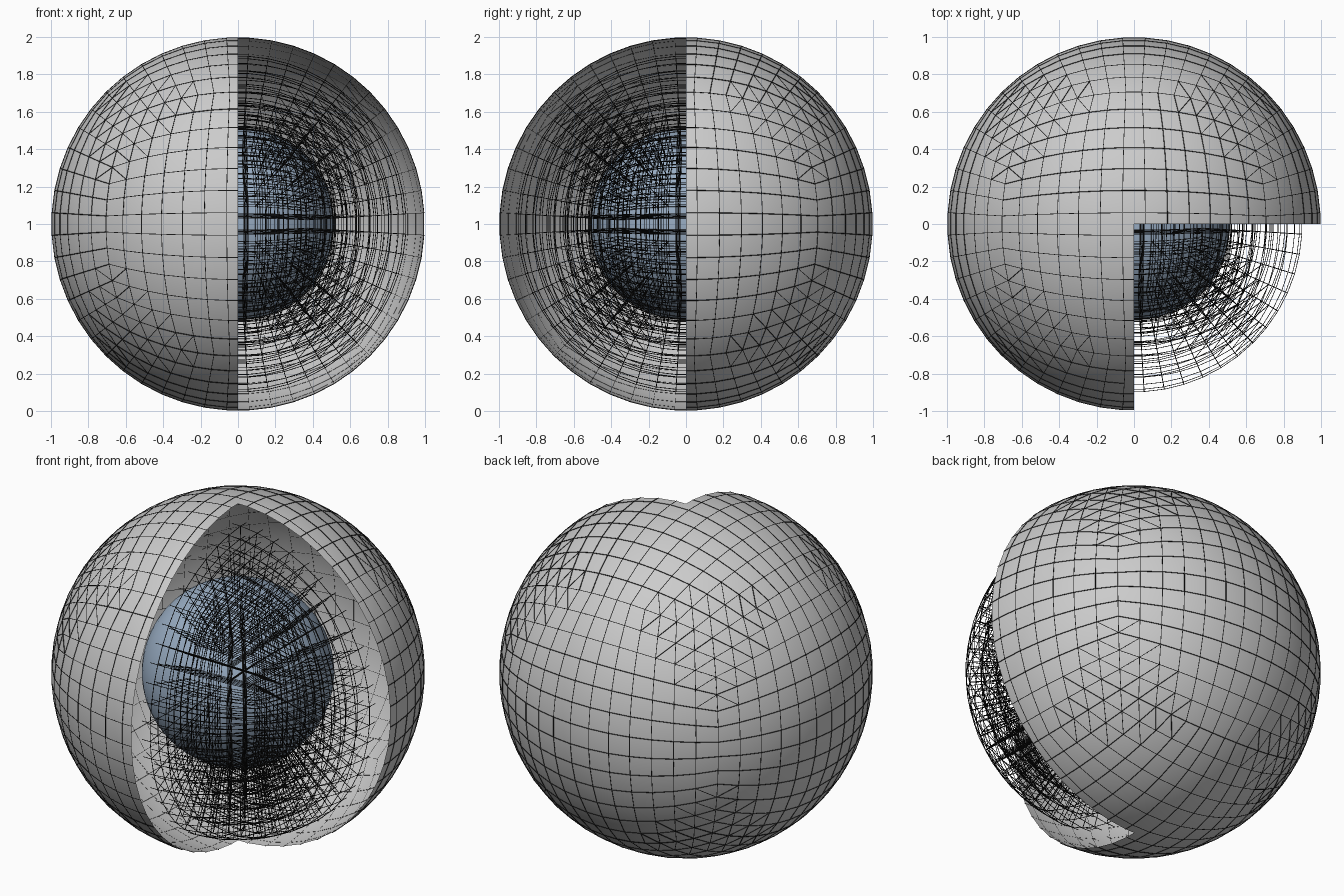
import bpy, bmesh, math
from mathutils import Vector, Matrix

if "Cube" in bpy.data.objects:
    bpy.data.objects.remove(bpy.data.objects["Cube"])

N = 13                      # cells along each cube-sphere patch
CENTER = Vector((0, 0, 1))
WIRE = 0.0022


def material(name, rgb):
    m = bpy.data.materials.new(name)
    m.diffuse_color = (*rgb, 1)
    m.use_nodes = True
    m.node_tree.nodes["Principled BSDF"].inputs["Base Color"].default_value = m.diffuse_color
    return m


def cube_sphere(radius, split_corners=False):
    """Equiangular cube sphere, with small triangle patches at the cube corners."""
    bm = bmesh.new()
    tans = [math.tan(math.pi / 4 * (2 * i / N - 1)) for i in range(N + 1)]
    corner_faces = []
    for axis in range(3):
        for sign in (-1, 1):
            grid = []
            for a in tans:
                row = []
                for b in tans:
                    p = [0, 0, 0]
                    p[axis], p[(axis + 1) % 3], p[(axis + 2) % 3] = sign, a * sign, b
                    row.append(bm.verts.new(Vector(p).normalized() * radius))
                grid.append(row)
            for i in range(N):
                for j in range(N):
                    f = bm.faces.new((grid[i][j], grid[i + 1][j],
                                      grid[i + 1][j + 1], grid[i][j + 1]))
                    if abs(i - N // 2) + abs(j - N // 2) >= 9:
                        corner_faces.append(f)
    if split_corners:
        bmesh.ops.triangulate(bm, faces=corner_faces)
    bmesh.ops.remove_doubles(bm, verts=bm.verts, dist=1e-4)
    bmesh.ops.recalc_face_normals(bm, faces=bm.faces)
    return bm


def in_notch(p, tol=0.0):
    return p.x > tol and p.y < -tol


def slice_axes(bm):
    """Cut the mesh along the two planes that bound the open quarter."""
    for normal in ((1, 0, 0), (0, 1, 0)):
        bmesh.ops.bisect_plane(bm, geom=bm.verts[:] + bm.edges[:] + bm.faces[:],
                               plane_co=(0, 0, 0), plane_no=normal)


def segments(radius, inside):
    """Grid lines at a radius, either inside or outside the open quarter."""
    bm = cube_sphere(radius, True)
    out = []
    bmesh.ops.delete(bm, geom=bm.faces[:], context='FACES_ONLY')
    slice_axes(bm)
    for e in bm.edges:
        a, b = e.verts[0].co, e.verts[1].co
        mid = (a + b) / 2
        on_cut = abs(a.x) + abs(b.x) < 1e-4 or abs(a.y) + abs(b.y) < 1e-4
        if not on_cut and in_notch(mid) == inside:
            out.append((a.copy(), b.copy()))
    bm.free()
    return out


def finish(name, bm, mat=None, smooth=False):
    bmesh.ops.translate(bm, vec=CENTER, verts=bm.verts)
    me = bpy.data.meshes.new(name)
    bm.to_mesh(me)
    bm.free()
    ob = bpy.data.objects.new(name, me)
    bpy.context.collection.objects.link(ob)
    if mat:
        me.materials.append(mat)
    if smooth:
        for p in me.polygons:
            p.use_smooth = True
    return ob


def wires(name, segs, mat):
    """Thin three-sided rods along every segment."""
    bm = bmesh.new()
    for a, b in segs:
        q = (b - a).to_track_quat('Z', 'Y')
        ring = [q @ Vector((WIRE * math.cos(t), WIRE * math.sin(t), 0))
                for t in (0, 2.0944, 4.1888)]
        lo = [bm.verts.new(a + r) for r in ring]
        hi = [bm.verts.new(b + r) for r in ring]
        for k in range(3):
            m = (k + 1) % 3
            bm.faces.new((lo[k], lo[m], hi[m], hi[k]))
    return finish(name, bm, mat)


blue = material("core_blue", (0.32, 0.42, 0.55))
black = material("wire_black", (0.01, 0.01, 0.01))

# outer shell with one quarter removed
shell = cube_sphere(0.997)
slice_axes(shell)
bmesh.ops.delete(shell, geom=[f for f in shell.faces
                              if in_notch(f.calc_center_median())], context='FACES')
finish("outer_shell", shell, smooth=True)

# inner core ball
core = cube_sphere(0.515)
finish("inner_core", core, blue, smooth=True)

# grid lines on the shell
wires("shell_grid", segments(0.998, False), black)

# layered lattice between core and shell, only in the open quarter
layers = [0.52, 0.59, 0.66, 0.74, 0.82, 0.9]
lattice = [s for r in layers for s in segments(r, True)]
spokes = cube_sphere(1.0)
for v in spokes.verts:
    if in_notch(v.co, 1e-3):
        lattice += [(v.co * layers[0], v.co * layers[-1])]
spokes.free()
wires("inner_lattice", lattice, black)
